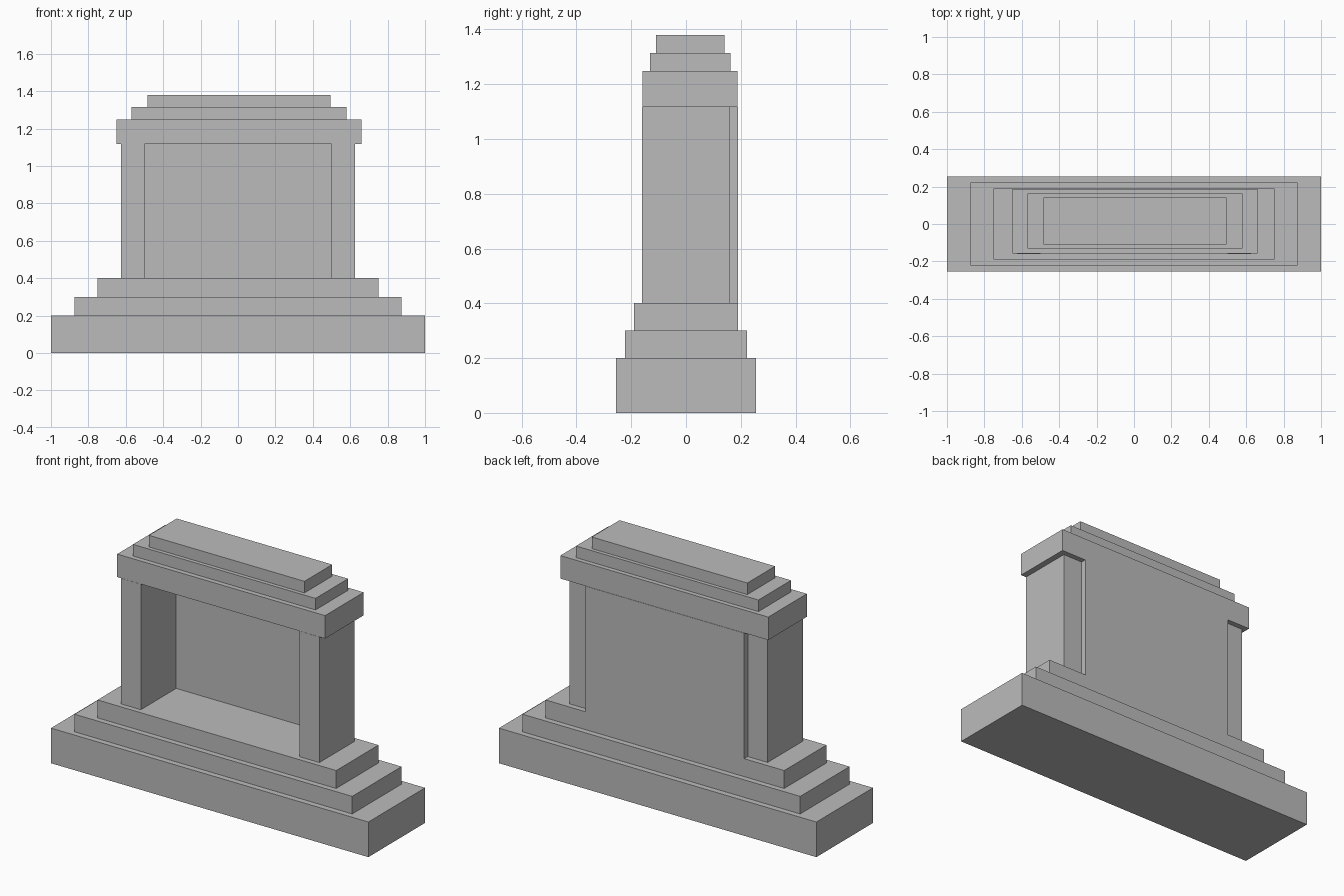
import bpy

cube = bpy.data.objects.get("Cube")
if cube:
    bpy.data.objects.remove(cube, do_unlink=True)

# One plain stone colour
GREY = (0.5, 0.5, 0.5, 1)
stone = bpy.data.materials.new("grey stone")
stone.use_nodes = True
stone.diffuse_color = GREY
stone.node_tree.nodes["Principled BSDF"].inputs["Base Color"].default_value = GREY


def block(name, x, y, z):
    """Box spanning the given (low, high) ranges."""
    spans = (x, y, z)
    bpy.ops.mesh.primitive_cube_add(size=1, location=[sum(s) / 2 for s in spans])
    ob = bpy.context.object
    ob.name = name
    ob.scale = [s[1] - s[0] for s in spans]
    bpy.ops.object.transform_apply(location=False, rotation=False, scale=True)
    ob.data.materials.append(stone)
    return ob


# Stepped plinth
block("base_slab", (-1, 1), (-0.255, 0.255), (0, 0.2))
block("middle_step", (-0.875, 0.875), (-0.222, 0.222), (0.2, 0.3))
block("upper_step", (-0.752, 0.752), (-0.19, 0.19), (0.3, 0.402))

# Side pillars and the panel that closes the back of the niche
for name, side in (("left_pillar", 1), ("right_pillar", -1)):
    block(name, sorted((side * 0.5, side * 0.625)), (-0.16, 0.158), (0.402, 1.117))
block("back_panel", (-0.5, 0.5), (0.158, 0.19), (0.402, 1.117))

# Lintel and stepped cap
block("lintel", (-0.65, 0.66), (-0.159, 0.188), (1.117, 1.248))
block("lower_cap", (-0.57, 0.58), (-0.131, 0.162), (1.248, 1.314))
block("upper_cap", (-0.485, 0.495), (-0.109, 0.141), (1.314, 1.38))
